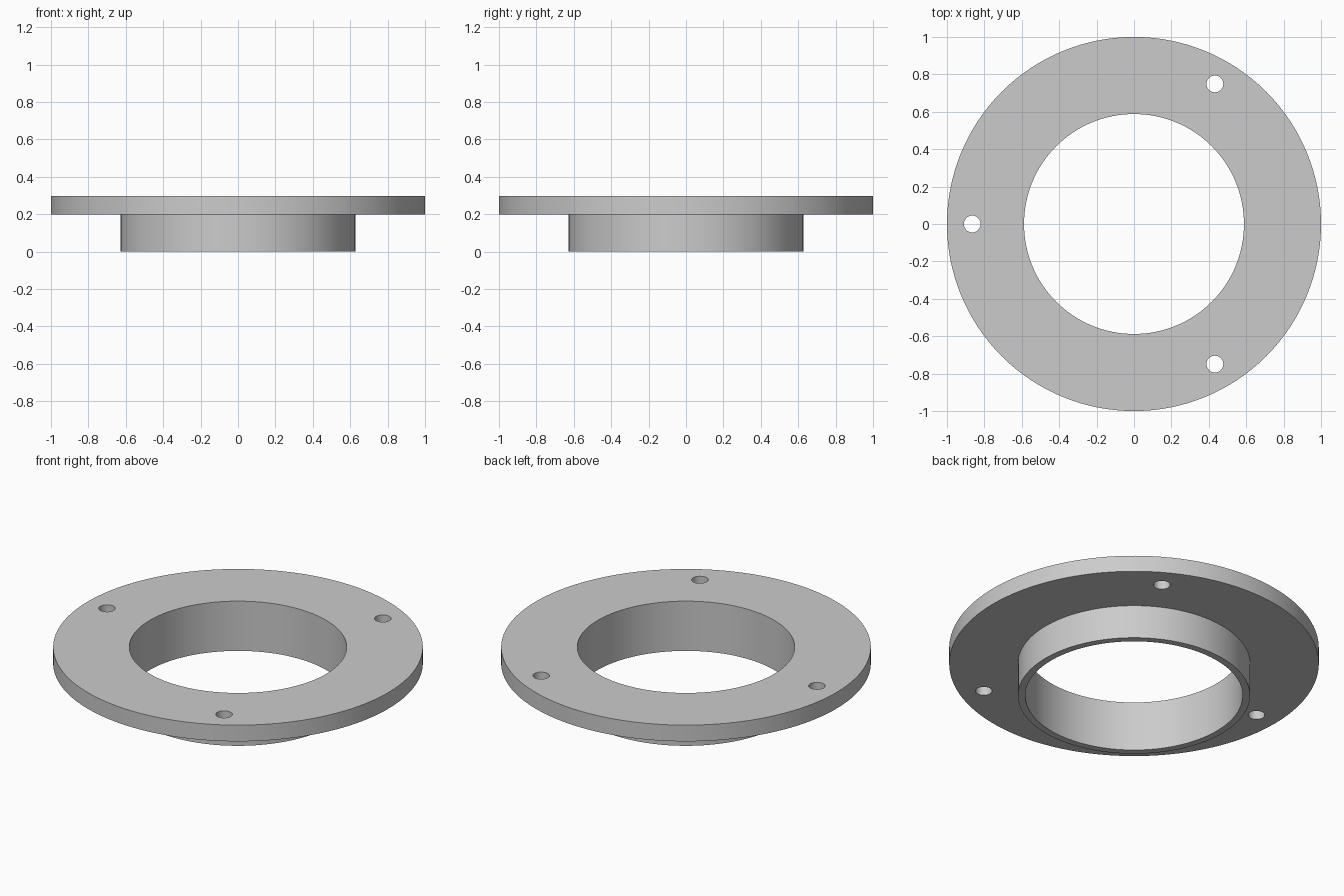
import bpy, bmesh
from math import radians, cos, sin, tau
from mathutils import Vector

cube = bpy.data.objects.get("Cube")
if cube:
    bpy.data.objects.remove(cube, do_unlink=True)

# Plain grey material
grey = bpy.data.materials.new("plain_grey")
grey.use_nodes = True
colour = (0.6, 0.6, 0.6, 1)
grey.diffuse_color = colour
grey.node_tree.nodes["Principled BSDF"].inputs["Base Color"].default_value = colour

BORE_R, COLLAR_R, FLANGE_R = 0.588, 0.628, 1.0
FLANGE_Z, TOP_Z = 0.2, 0.297
HOLE_R, HOLE_CIRCLE_R = 0.045, 0.865


def add_object(name, bm):
    bmesh.ops.recalc_face_normals(bm, faces=bm.faces)
    mesh = bpy.data.meshes.new(name)
    bm.to_mesh(mesh)
    bm.free()
    mesh.materials.append(grey)
    obj = bpy.data.objects.new(name, mesh)
    bpy.context.collection.objects.link(obj)
    return obj


# Flange and collar: one stepped profile turned around z
profile = [(BORE_R, 0), (COLLAR_R, 0), (COLLAR_R, FLANGE_Z),
           (FLANGE_R, FLANGE_Z), (FLANGE_R, TOP_Z), (BORE_R, TOP_Z)]
bm = bmesh.new()
verts = [bm.verts.new((r, 0, z)) for r, z in profile]
edges = [bm.edges.new((v, verts[i - 1])) for i, v in enumerate(verts)]
bmesh.ops.spin(bm, geom=verts + edges, cent=(0, 0, 0), axis=(0, 0, 1),
               angle=tau, steps=128, use_merge=True)
bmesh.ops.remove_doubles(bm, verts=bm.verts, dist=1e-5)
flange = add_object("flanged_ring", bm)

# Three bolt holes through the flange
bm = bmesh.new()
for angle in (60, 180, 300):
    a = radians(angle)
    hole = bmesh.ops.create_cone(bm, cap_ends=True, segments=32,
                                 radius1=HOLE_R, radius2=HOLE_R, depth=0.4)
    centre = Vector((HOLE_CIRCLE_R * cos(a), HOLE_CIRCLE_R * sin(a), 0.25))
    bmesh.ops.translate(bm, verts=hole["verts"], vec=centre)
cutter = add_object("bolt_hole_cutter", bm)
cutter.hide_render = True

cut = flange.modifiers.new("bolt_holes", "BOOLEAN")
cut.operation = "DIFFERENCE"
cut.solver = "EXACT"
cut.object = cutter

bpy.ops.object.select_all(action="DESELECT")
flange.select_set(True)
bpy.context.view_layer.objects.active = flange
bpy.ops.object.modifier_apply(modifier=cut.name)
bpy.data.objects.remove(cutter, do_unlink=True)
bpy.ops.object.shade_smooth_by_angle(angle=radians(30))
